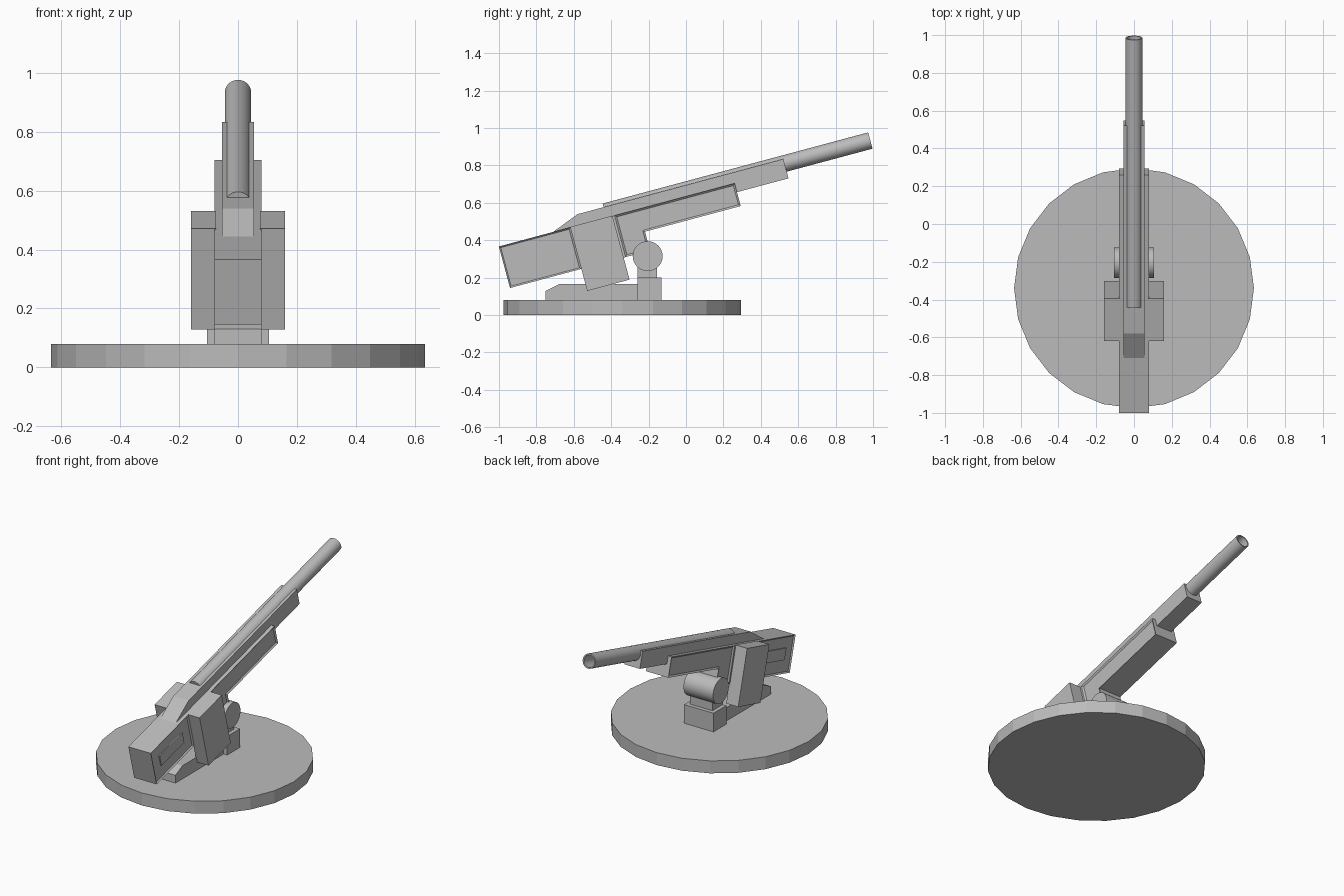
import bpy, bmesh
from math import radians
from mathutils import Matrix

cube = bpy.data.objects.get("Cube")
if cube:
    bpy.data.objects.remove(cube)

GREY = (0.5, 0.5, 0.5, 1)
mat = bpy.data.materials.new("plain_grey")
mat.use_nodes = True
mat.diffuse_color = GREY
mat.node_tree.nodes["Principled BSDF"].inputs["Base Color"].default_value = GREY

PIVOT = (0, -0.205, 0.315)
ELEVATION = radians(15)


def finish(name, bm, tilted=False, smooth=False):
    bmesh.ops.recalc_face_normals(bm, faces=bm.faces[:])
    mesh = bpy.data.meshes.new(name)
    bm.to_mesh(mesh)
    bm.free()
    mesh.materials.append(mat)
    obj = bpy.data.objects.new(name, mesh)
    bpy.context.collection.objects.link(obj)
    if tilted:
        obj.location = PIVOT
        obj.rotation_euler.x = ELEVATION
    if smooth:
        bpy.ops.object.select_all(action="DESELECT")
        obj.select_set(True)
        bpy.context.view_layer.objects.active = obj
        bpy.ops.object.shade_smooth_by_angle(angle=radians(35))
    return obj


def prism(name, profile, x0, x1, tilted=False, panel=0):
    """Extrude a side profile (y, z) across x; panel sinks both sides inside a rim."""
    bm = bmesh.new()
    face = bm.faces.new([bm.verts.new((x0, y, z)) for y, z in profile])
    out = bmesh.ops.extrude_face_region(bm, geom=[face])
    verts = [g for g in out["geom"] if isinstance(g, bmesh.types.BMVert)]
    bmesh.ops.translate(bm, vec=(x1 - x0, 0, 0), verts=verts)
    bmesh.ops.recalc_face_normals(bm, faces=bm.faces[:])
    if panel:
        sides = [f for f in bm.faces if abs(f.normal.x) > 0.9]
        bmesh.ops.inset_individual(bm, faces=sides, thickness=panel, depth=-0.008)
    return finish(name, bm, tilted)


def rect(y0, y1, z0, z1):
    return [(y0, z0), (y1, z0), (y1, z1), (y0, z1)]


def cylinder(bm, radius, depth, sides, matrix):
    bmesh.ops.create_cone(bm, cap_ends=True, segments=sides, radius1=radius,
                          radius2=radius, depth=depth, matrix=matrix)


# Round base plate
bm = bmesh.new()
cylinder(bm, 0.635, 0.08, 24, Matrix.Translation((0, -0.34, 0.04)))
finish("base_plate", bm)

# Fixed carriage and trunnion mount
prism("carriage", [(-0.75, 0.08), (-0.2, 0.08), (-0.2, 0.165),
                   (-0.68, 0.165), (-0.75, 0.13)], -0.08, 0.08)
prism("mount_block", rect(-0.26, -0.13, 0.08, 0.2), -0.105, 0.105)
prism("mount_neck", rect(-0.26, -0.155, 0.2, 0.3), -0.08, 0.08)
bm = bmesh.new()
cylinder(bm, 0.08, 0.21, 32,
         Matrix.Translation(PIVOT) @ Matrix.Rotation(radians(90), 4, "Y"))
finish("trunnion", bm, smooth=True)

# Elevating body: breech, core and stepped front housing
prism("breech", rect(-0.755, -0.36, 0.026, 0.256), -0.08, 0.08, True, 0.012)
prism("body_core", rect(-0.36, -0.115, 0.026, 0.256), -0.08, 0.08, True)
prism("front_housing", [(-0.115, 0.026), (0.02, 0.026), (0.02, 0.13), (0.55, 0.13),
                        (0.55, 0.256), (-0.115, 0.256)], -0.08, 0.08, True, 0.014)

# Side boxes and raised breech panels
for side, s in (("left", 1), ("right", -1)):
    prism("side_box_" + side, rect(-0.36, -0.126, -0.096, 0.258),
          s * 0.075, s * 0.16, True)
    prism("breech_panel_" + side, rect(-0.68, -0.44, 0.11, 0.183),
          s * 0.071, s * 0.079, True)

# Barrel cradle with sloped rear
prism("cradle", [(-0.47, 0.25), (-0.3, 0.207), (0.835, 0.207),
                 (0.835, 0.314), (-0.304, 0.314)], -0.055, 0.055, True)

# Hollow barrel
bm = bmesh.new()
cylinder(bm, 0.045, 1.47, 32,
         Matrix.Translation((0, 0.575, 0.289)) @ Matrix.Rotation(radians(-90), 4, "X"))
muzzle = max(bm.faces, key=lambda f: f.calc_center_median().y)
bmesh.ops.inset_individual(bm, faces=[muzzle], thickness=0.008)
bore = bmesh.ops.extrude_face_region(bm, geom=[muzzle])
bmesh.ops.translate(bm, vec=(0, -0.6, 0),
                    verts=[g for g in bore["geom"] if isinstance(g, bmesh.types.BMVert)])
if muzzle.is_valid:
    bm.faces.remove(muzzle)
finish("barrel", bm, True, True)
